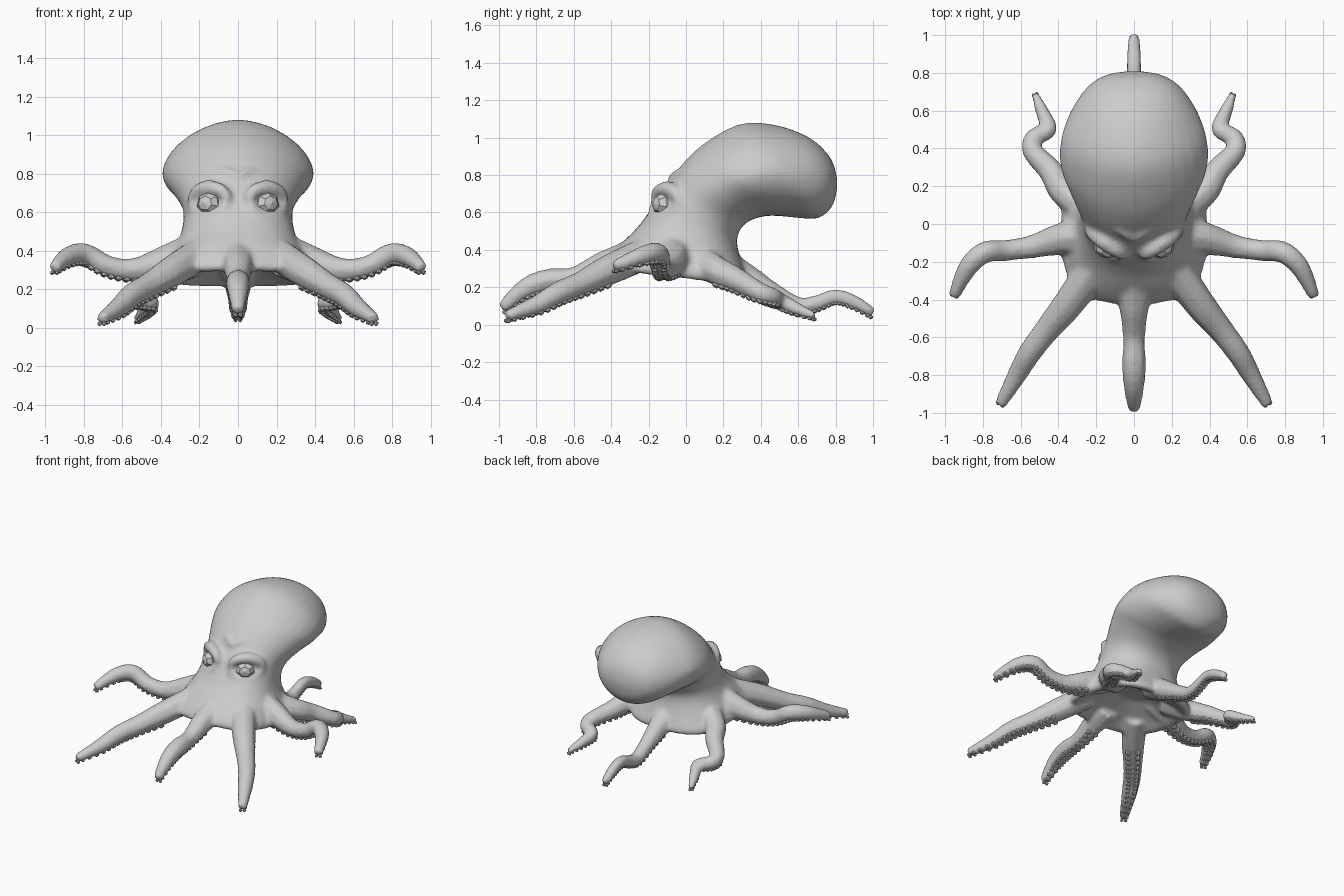
import bpy, bmesh, math
from mathutils import Vector, Matrix

if "Cube" in bpy.data.objects:
    bpy.data.objects.remove(bpy.data.objects["Cube"])

grey = bpy.data.materials.new("soft grey")
grey.use_nodes = True
grey.diffuse_color = (0.6, 0.6, 0.6, 1)
grey.node_tree.nodes["Principled BSDF"].inputs["Base Color"].default_value = (0.6, 0.6, 0.6, 1)


def refine(rows, steps=4):
    """Catmull-Rom interpolation of every column of a control table."""
    rows = [Vector(r) for r in rows]
    out = []
    for i in range(len(rows) - 1):
        b, c = rows[i], rows[i + 1]
        a, d = rows[max(i - 1, 0)], rows[min(i + 2, len(rows) - 1)]
        for k in range(steps):
            t = k / steps
            out.append(b + 0.5 * t * ((c - a) + t * ((2 * a - 5 * b + 4 * c - d)
                       + t * (3 * (b - c) + d - a))))
    return out + [rows[-1]]


def loft(bm, rings):
    """Closed skin through a list of rings of points."""
    rings = [[bm.verts.new(p) for p in ring] for ring in rings]
    n = len(rings[0])
    for a, b in zip(rings, rings[1:]):
        for j in range(n):
            bm.faces.new((a[j], a[(j + 1) % n], b[(j + 1) % n], b[j]))
    bm.faces.new(rings[0][::-1])
    bm.faces.new(rings[-1])


def frames(rows):
    """Centre, sideways, down and radius along a refined path."""
    path = refine(rows)
    for i, p in enumerate(path):
        tan = (path[min(i + 1, len(path) - 1)].xyz - path[max(i - 1, 0)].xyz).normalized()
        side = tan.cross(Vector((0, 0, 1))).normalized()
        yield p.xyz, side, side.cross(tan).normalized() * -1, p[3]


def tube(bm, rows, n=8):
    angles = [2 * math.pi * j / n for j in range(n)]
    loft(bm, [[p + (s * math.cos(a) + d * math.sin(a)) * r for a in angles]
              for p, s, d, r in frames(rows)])


def mirrored(rows):
    return [rows, [(-r[0],) + tuple(r[1:]) for r in rows]]


def finish(bm, name):
    bmesh.ops.recalc_face_normals(bm, faces=bm.faces)
    mesh = bpy.data.meshes.new(name)
    bm.to_mesh(mesh)
    bm.free()
    mesh.materials.append(grey)
    obj = bpy.data.objects.new(name, mesh)
    bpy.context.collection.objects.link(obj)
    return obj


# Hollow web, head and mantle: front y, z, back y, z, half width, squareness
body_rows = [
    (-0.12, 0.39, 0.08, 0.35, 0.12, 0.9),
    (-0.30, 0.33, 0.22, 0.27, 0.27, 0.78),
    (-0.40, 0.29, 0.30, 0.21, 0.36, 0.72),
    (-0.425, 0.33, 0.33, 0.24, 0.39, 0.72),
    (-0.36, 0.42, 0.30, 0.33, 0.35, 0.78),
    (-0.27, 0.51, 0.275, 0.42, 0.305, 0.85),
    (-0.20, 0.60, 0.28, 0.49, 0.285, 0.9),
    (-0.13, 0.71, 0.33, 0.55, 0.29, 0.95),
    (-0.01, 0.87, 0.42, 0.58, 0.345, 1.05),
    (0.12, 0.985, 0.51, 0.58, 0.39, 1.12),
    (0.30, 1.075, 0.61, 0.57, 0.385, 1.14),
    (0.49, 1.065, 0.71, 0.57, 0.33, 1.08),
    (0.66, 1.0, 0.78, 0.63, 0.245, 1),
    (0.76, 0.91, 0.805, 0.71, 0.15, 1),
    (0.795, 0.84, 0.81, 0.77, 0.05, 1)]


def body_ring(fy, fz, by, bz, w, e, n=32):
    ring = []
    for j in range(n):
        a = 2 * math.pi * j / n
        c, s = [math.copysign(abs(v) ** e, v) for v in (math.cos(a), math.sin(a))]
        ring.append((w * c, (fy + by) / 2 + s * (by - fy) / 2, (fz + bz) / 2 + s * (bz - fz) / 2))
    return ring


# Arms: x, y, z, radius
front_arm = [(0, -0.28, 0.37, 0.09), (0, -0.44, 0.315, 0.08), (0, -0.60, 0.25, 0.06),
             (0, -0.75, 0.235, 0.064), (0, -0.87, 0.185, 0.056), (0, -0.985, 0.085, 0.033)]
back_arm = [(0, 0.18, 0.33, 0.09), (0, 0.32, 0.25, 0.08), (0, 0.46, 0.17, 0.06),
            (0, 0.60, 0.10, 0.05), (0, 0.70, 0.115, 0.045), (0, 0.80, 0.15, 0.042),
            (0, 0.90, 0.12, 0.04), (0, 1.0, 0.06, 0.03)]
front_side_arm = [(0.22, -0.24, 0.37, 0.09), (0.345, -0.42, 0.29, 0.085), (0.46, -0.56, 0.22, 0.07),
                  (0.55, -0.68, 0.17, 0.064), (0.62, -0.80, 0.105, 0.054), (0.71, -0.96, 0.045, 0.033)]
side_arm = [(0.22, -0.06, 0.41, 0.09), (0.37, -0.075, 0.345, 0.088), (0.54, -0.12, 0.30, 0.064),
            (0.68, -0.14, 0.32, 0.058), (0.79, -0.15, 0.38, 0.06), (0.88, -0.23, 0.37, 0.054),
            (0.955, -0.385, 0.31, 0.033)]
back_side_arm = [(0.22, 0.06, 0.35, 0.09), (0.37, 0.17, 0.285, 0.08), (0.44, 0.28, 0.235, 0.068),
                 (0.54, 0.39, 0.175, 0.056), (0.525, 0.46, 0.15, 0.052), (0.45, 0.50, 0.13, 0.046),
                 (0.48, 0.58, 0.09, 0.04), (0.525, 0.69, 0.045, 0.023)]
arms = [front_arm, back_arm]
for arm in (front_side_arm, side_arm, back_side_arm):
    arms += mirrored(arm)

# Brow and lower lid around each eye, and the forehead crease
brow = [(0.05, -0.17, 0.66, 0.026), (0.085, -0.15, 0.71, 0.036), (0.155, -0.10, 0.725, 0.044),
        (0.215, -0.055, 0.70, 0.038), (0.245, -0.03, 0.645, 0.025)]
lid = [(0.06, -0.17, 0.64, 0.024), (0.09, -0.175, 0.59, 0.03), (0.155, -0.15, 0.565, 0.032),
       (0.21, -0.09, 0.59, 0.03), (0.24, -0.04, 0.64, 0.024)]
crease = [(0.0, -0.085, 0.775, 0.02), (0.04, -0.06, 0.805, 0.02), (0.09, -0.03, 0.82, 0.014)]

bm = bmesh.new()
loft(bm, [body_ring(*row) for row in refine(body_rows)])
for arm in arms:
    tube(bm, arm)
for ridge in (brow, lid, crease):
    for rows in mirrored(ridge):
        tube(bm, rows)
body = finish(bm, "octopus_body")

# Blend the parts into one skin
remesh = body.modifiers.new("Blend", 'REMESH')
remesh.mode = 'VOXEL'
remesh.voxel_size = 0.015
remesh.use_smooth_shade = True
relax = body.modifiers.new("Relax", 'SMOOTH')
relax.factor = 0.5
relax.iterations = 8

# Suckers in two rows under every arm
bm = bmesh.new()
for arm in arms:
    for p, side, down, r in list(frames(arm))[5:]:
        for s in (-1, 1):
            spot = p + down * r * 0.75 + side * s * r * 0.4
            spot.z = max(spot.z, 0.018)
            bmesh.ops.create_icosphere(bm, subdivisions=1, radius=0.006 + r * 0.24,
                                       matrix=Matrix.Translation(spot))
finish(bm, "suckers")

# Faceted eyes, looking forward and outward
for name, s in (("left_eye", 1), ("right_eye", -1)):
    bm = bmesh.new()
    bmesh.ops.create_uvsphere(bm, u_segments=7, v_segments=5, radius=0.07,
                              matrix=Matrix.Diagonal((1, 0.9, 0.85, 1)))
    eye = finish(bm, name)
    eye.location = (s * 0.148, -0.12, 0.642)
    eye.rotation_euler = (math.radians(85), 0, s * math.radians(30))
